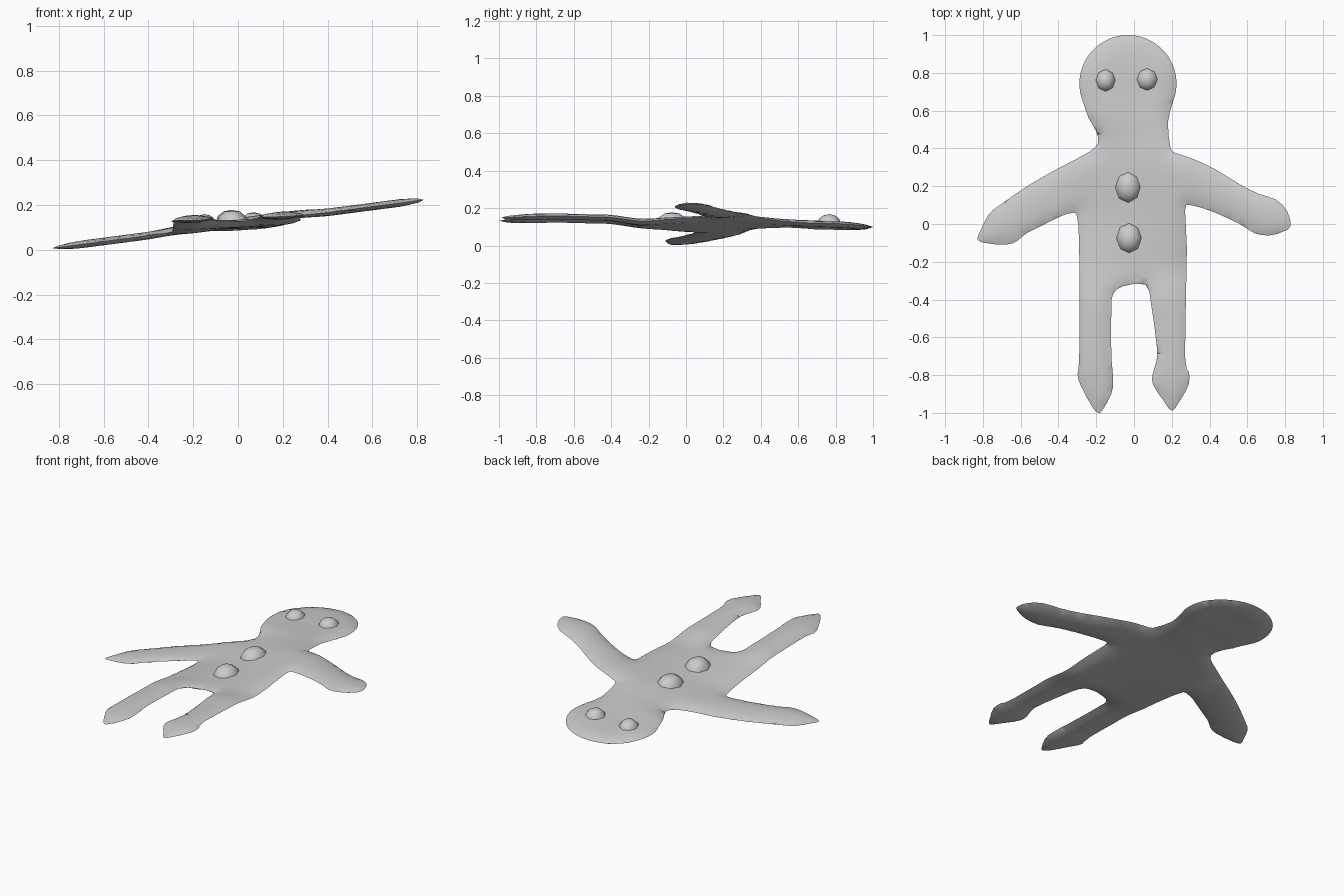
import bpy, bmesh, math
from mathutils import Vector
from mathutils.geometry import intersect_point_line

cube = bpy.data.objects.get("Cube")
if cube:
    bpy.data.objects.remove(cube, do_unlink=True)

grey = bpy.data.materials.new("plain_grey")
grey.use_nodes = True
colour = (0.6, 0.6, 0.6, 1)
grey.diffuse_color = colour
grey.node_tree.nodes["Principled BSDF"].inputs["Base Color"].default_value = colour

# Outline below the head, in hundredths, running anticlockwise from the neck
OUTLINE = [
    (-24, 56), (-20, 49), (-19, 43), (-24, 38), (-39, 30), (-55, 21), (-71, 10),
    (-77, 5), (-81, -3), (-83, -8), (-79, -10), (-68, -11), (-62, -9), (-57, -5),
    (-47, 0), (-39, 4), (-32, 6), (-30, 3), (-29, -13), (-29, -72), (-30, -79),
    (-28, -86), (-22, -97), (-19, -100), (-17, -99), (-12, -90), (-11, -82),
    (-12, -70), (-12, -45), (-11, -37), (-6, -33), (6, -32), (9, -42), (12, -64),
    (12, -72), (10, -79), (10, -85), (16, -94), (20, -99), (24, -94), (29, -85),
    (29, -78), (27, -70), (28, -13), (27, 7), (30, 10), (43, 6), (56, 0), (64, -5),
    (72, -6), (79, -4), (83, -1), (81, 7), (75, 13), (66, 16), (56, 21), (43, 29),
    (30, 35), (21, 38), (19, 42), (18, 54)]
# Height of the body along its length: y, z
SPINE = [(-1, .14), (-.7, .147), (-.45, .142), (-.2, .116), (0, .115),
         (.3, .125), (.5, .12), (.75, .11), (1, .1)]


def smooth(value, start, end):
    t = min(max((value - start) / (end - start), 0), 1)
    return t * t * (3 - 2 * t)


def rounded_outline():
    points = [Vector((x / 100, y / 100, 0)) for x, y in OUTLINE]
    for i in range(25):
        a = math.radians(-23 + i * 226 / 24)
        points.append(Vector((-.032 + .257 * math.cos(a), .743 + .257 * math.sin(a), 0)))
    result = []
    for i, p in enumerate(points):
        before, after = points[i - 1], points[(i + 1) % len(points)]
        beyond = points[(i + 2) % len(points)]
        result.append(p)
        result.append((p + after) * .5625 - (before + beyond) * .0625)
    return result


def mid_height(x, y):
    z = SPINE[-1][1]
    for (y0, z0), (y1, z1) in zip(SPINE, SPINE[1:]):
        if y < y1:
            z = z0 + (z1 - z0) * smooth(y, y0, y1)
            break
    arm = smooth(abs(x), .26, .42)
    chest = smooth(y, -.3, .1) * (1 - smooth(y, .35, .6))
    tilt = .04 + .09 * max(arm, chest)
    return z * (1 - arm) + .115 * arm + tilt * x


def finish(bm, name, angle):
    mesh = bpy.data.meshes.new(name)
    bm.to_mesh(mesh)
    bm.free()
    mesh.materials.append(grey)
    obj = bpy.data.objects.new(name, mesh)
    bpy.context.collection.objects.link(obj)
    bpy.ops.object.select_all(action='DESELECT')
    obj.select_set(True)
    bpy.context.view_layer.objects.active = obj
    bpy.ops.object.shade_smooth_by_angle(angle=math.radians(angle))


# Body: the outline cut into a grid, puffed to a thin cushion and bent
rim = rounded_outline()


def rim_distance(p):
    best = 1
    for i, b in enumerate(rim):
        a = rim[i - 1]
        q, t = intersect_point_line(p, a, b)
        q = a if t < 0 else b if t > 1 else q
        best = min(best, (p - q).length)
    return best


bm = bmesh.new()
bm.faces.new([bm.verts.new(p) for p in rim])
for axis in (Vector((1, 0, 0)), Vector((0, 1, 0))):
    for i in range(-25, 26):
        bmesh.ops.bisect_plane(bm, geom=bm.verts[:] + bm.edges[:] + bm.faces[:],
                               plane_co=axis * (i * .04 + .003), plane_no=axis)
bmesh.ops.triangulate(bm, faces=bm.faces[:])
bm.normal_update()
if sum(f.normal.z for f in bm.faces) < 0:
    bmesh.ops.reverse_faces(bm, faces=bm.faces[:])
copy = bmesh.ops.duplicate(bm, geom=bm.verts[:] + bm.edges[:] + bm.faces[:])["geom"]
under = {g for g in copy if isinstance(g, bmesh.types.BMVert)}
bmesh.ops.reverse_faces(bm, faces=[g for g in copy if isinstance(g, bmesh.types.BMFace)])
for v in bm.verts:
    puff = .017 * math.sqrt(min(rim_distance(v.co) / .08, 1))
    v.co.z = mid_height(v.co.x, v.co.y) + (-puff if v in under else puff)
bmesh.ops.remove_doubles(bm, verts=bm.verts[:], dist=.0005)
finish(bm, "body", 60)


# Eyes and buttons: coarse flattened domes
def dome(name, x, y, rx, ry, rz):
    bm = bmesh.new()
    bmesh.ops.create_uvsphere(bm, u_segments=8, v_segments=6, radius=1)
    bmesh.ops.scale(bm, vec=(rx, ry, rz), verts=bm.verts)
    bmesh.ops.translate(bm, vec=(x, y, mid_height(x, y) + .005), verts=bm.verts)
    # Keep the underside inside the body
    for v in bm.verts:
        v.co.z = max(v.co.z, mid_height(v.co.x, v.co.y) - .005)
    finish(bm, name, 40)


dome("right_eye", -.15, .76, .055, .062, .05)
dome("left_eye", .07, .765, .058, .062, .05)
dome("upper_button", -.03, .195, .07, .085, .055)
dome("lower_button", -.025, -.075, .07, .083, .06)
